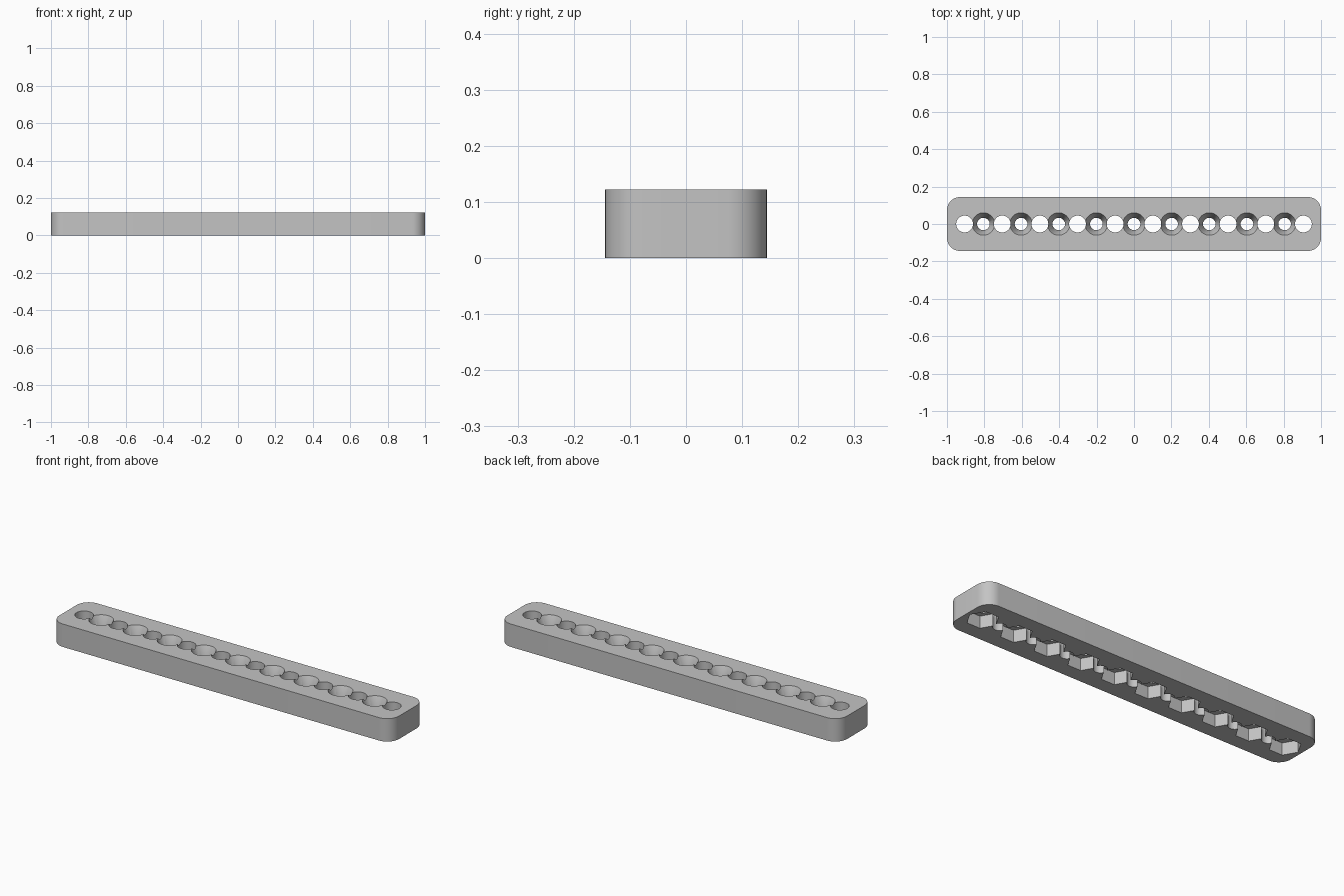
import bpy, bmesh, math

if "Cube" in bpy.data.objects:
    bpy.data.objects.remove(bpy.data.objects["Cube"])

LENGTH, WIDTH, HEIGHT, CORNER = 2.0, 0.288, 0.122, 0.07
PITCH = 0.2013
SPAN = 10            # number of nut positions along the bar
PAST = 0.02          # how far cutters reach past the surface

grey = bpy.data.materials.new("grey")
grey.use_nodes = True
grey.diffuse_color = (0.55, 0.55, 0.55, 1)
grey.node_tree.nodes["Principled BSDF"].inputs["Base Color"].default_value = (0.55, 0.55, 0.55, 1)


def make_object(name, bm):
    bmesh.ops.recalc_face_normals(bm, faces=bm.faces)
    mesh = bpy.data.meshes.new(name)
    bm.to_mesh(mesh)
    bm.free()
    mesh.materials.append(grey)
    obj = bpy.data.objects.new(name, mesh)
    bpy.context.collection.objects.link(obj)
    return obj


def row(count):
    """x positions of evenly spaced holes centred on the bar"""
    return [(i - (count - 1) / 2) * PITCH for i in range(count)]


def cutter_row(name, count, profile, sides):
    """Row of solids, each stacked from (radius, height) rings"""
    bm = bmesh.new()
    for x in row(count):
        rings = []
        for radius, z in profile:
            angles = [math.tau * k / sides for k in range(sides)]
            rings.append([bm.verts.new((x + radius * math.cos(a), radius * math.sin(a), z))
                          for a in angles])
        for low, high in zip(rings, rings[1:]):
            for k in range(sides):
                n = (k + 1) % sides
                bm.faces.new((low[k], low[n], high[n], high[k]))
        bm.faces.new(rings[0][::-1])
        bm.faces.new(rings[-1])
    obj = make_object(name, bm)
    obj.hide_render = True
    return obj


# Bar with rounded upright corners
bm = bmesh.new()
bmesh.ops.create_cube(bm, size=1)
for v in bm.verts:
    v.co = (v.co.x * LENGTH, v.co.y * WIDTH, (v.co.z + 0.5) * HEIGHT)
upright = [e for e in bm.edges if abs(e.verts[0].co.z - e.verts[1].co.z) > 0.01]
bmesh.ops.bevel(bm, geom=upright, offset=CORNER, segments=12, profile=0.5, affect='EDGES')
bar = make_object("perforated_bar", bm)

# Countersunk screw holes, bolt holes and hexagonal nut pockets underneath
SHAFT, HEAD, SINK = 0.033, 0.06, 0.06
flare = HEAD + (HEAD - SHAFT) * PAST / SINK
cutters = [
    cutter_row("screw_hole_cutter", SPAN - 1,
               [(SHAFT, -PAST), (SHAFT, HEIGHT - SINK), (flare, HEIGHT + PAST)], 48),
    cutter_row("bolt_hole_cutter", SPAN,
               [(0.045, -PAST), (0.045, HEIGHT + PAST)], 48),
    cutter_row("nut_pocket_cutter", SPAN,
               [(0.077, -PAST), (0.077, 0.064)], 6),
]

bpy.context.view_layer.objects.active = bar
bar.select_set(True)
for cutter in cutters:
    mod = bar.modifiers.new(cutter.name, 'BOOLEAN')
    mod.operation = 'DIFFERENCE'
    mod.solver = 'EXACT'
    mod.object = cutter
    bpy.ops.object.modifier_apply(modifier=mod.name)
    bpy.data.objects.remove(cutter)

bpy.ops.object.shade_smooth_by_angle(angle=math.radians(25))
